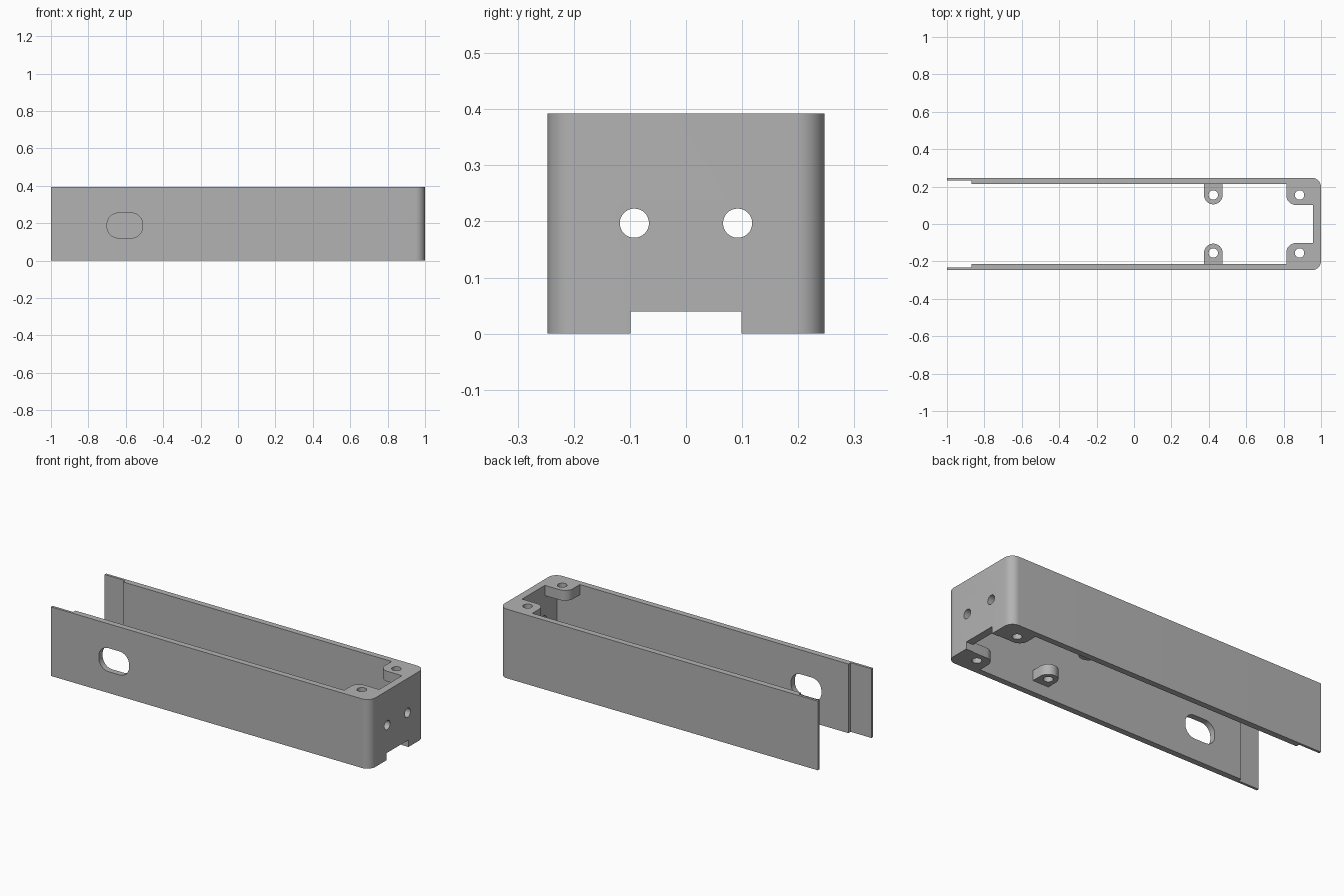
import bpy, bmesh, math
from mathutils import Matrix

if "Cube" in bpy.data.objects:
    bpy.data.objects.remove(bpy.data.objects["Cube"], do_unlink=True)

HEIGHT, HALF = 0.392, 0.247      # overall height and half width
INNER, LIP = 0.213, 0.233        # inner wall face and thinned lip face
BOSS = 0.058                     # boss thickness

plastic = bpy.data.materials.new("grey plastic")
plastic.use_nodes = True
plastic.diffuse_color = (0.45, 0.45, 0.45, 1)
plastic.node_tree.nodes["Principled BSDF"].inputs["Base Color"].default_value = (0.45, 0.45, 0.45, 1)


def arc(cx, cy, r, start, end, steps=10):
    angles = [math.radians(start + (end - start) * i / steps) for i in range(steps + 1)]
    return [(cx + r * math.cos(a), cy + r * math.sin(a)) for a in angles]


def prism(name, outline, low, high, axis="Z"):
    """Extrude a closed outline from low to high along an axis."""
    place = {"Z": lambda u, v, w: (u, v, w),
             "Y": lambda u, v, w: (u, w, v),
             "X": lambda u, v, w: (w, u, v)}[axis]
    bm = bmesh.new()
    base = bm.faces.new([bm.verts.new(place(u, v, low)) for u, v in outline])
    side = bmesh.ops.extrude_face_region(bm, geom=[base])
    moved = [e for e in side["geom"] if isinstance(e, bmesh.types.BMVert)]
    bmesh.ops.translate(bm, verts=moved, vec=place(0, 0, high - low))
    bmesh.ops.recalc_face_normals(bm, faces=bm.faces)
    mesh = bpy.data.meshes.new(name)
    bm.to_mesh(mesh)
    bm.free()
    mesh.materials.append(plastic)
    obj = bpy.data.objects.new(name, mesh)
    bpy.context.collection.objects.link(obj)
    return obj


def combine(target, tool, operation):
    mod = target.modifiers.new(tool.name, "BOOLEAN")
    mod.operation, mod.solver, mod.object = operation, "EXACT", tool
    bpy.context.view_layer.objects.active = target
    bpy.ops.object.modifier_apply(modifier=mod.name)
    bpy.data.objects.remove(tool, do_unlink=True)


def mirrored(points, side):
    return [(x, y * side) for x, y in points]


def rectangle(u0, u1, v0, v1):
    return [(u0, v0), (u1, v0), (u1, v1), (u0, v1)]


# U-shaped wall with rounded closed end and thinned lips at the open end
half = ([(0.957, INNER), (-0.87, INNER), (-0.87, LIP), (-1, LIP), (-1, HALF)]
        + arc(0.95, HALF - 0.05, 0.05, 90, 0))
shell = prism("enclosure_shell", half + mirrored(half, -1)[::-1], 0, HEIGHT)

# Screw bosses: pairs at the closed end, top and bottom, and a raised middle pair
end_boss = arc(0.865, 0.152, 0.05, 180, 270) + [(0.97, 0.102), (0.97, 0.225), (0.815, 0.225)]
mid_boss = arc(0.424, 0.155, 0.05, 180, 360, 20) + [(0.474, 0.225), (0.374, 0.225)]
for side in (-1, 1):
    for low in (0, HEIGHT - BOSS):
        combine(shell, prism("end_boss", mirrored(end_boss, side), low, low + BOSS), "UNION")
    combine(shell, prism("middle_boss", mirrored(mid_boss, side), 0.065, 0.065 + BOSS), "UNION")

# Screw holes and cable holes
for side in (-1, 1):
    for x in (0.424, 0.885):
        hole = arc(x, 0.155 * side, 0.025, 0, 360, 32)[:-1]
        combine(shell, prism("screw_hole", hole, -0.1, 0.5), "DIFFERENCE")
    hole = arc(0.092 * side, 0.197, 0.026, 0, 360, 32)[:-1]
    combine(shell, prism("cable_hole", hole, 0.9, 1.1, "X"), "DIFFERENCE")

# Notch under the closed end
combine(shell, prism("end_notch", rectangle(-0.099, 0.099, -0.1, 0.04), 0.9, 1.1, "X"), "DIFFERENCE")

# Rounded window in the front wall
window = []
for cx, cz, start in ((-0.57, 0.194, 0), (-0.64, 0.194, 90), (-0.64, 0.181, 180), (-0.57, 0.181, 270)):
    window += arc(cx, cz, 0.06, start, start + 90)
combine(shell, prism("side_window", window, -0.3, -0.15, "Y"), "DIFFERENCE")

# Smooth the rounded corners, keep the edges crisp
bpy.ops.object.select_all(action="DESELECT")
shell.select_set(True)
bpy.context.view_layer.objects.active = shell
bpy.ops.object.shade_smooth_by_angle(angle=math.radians(30))
